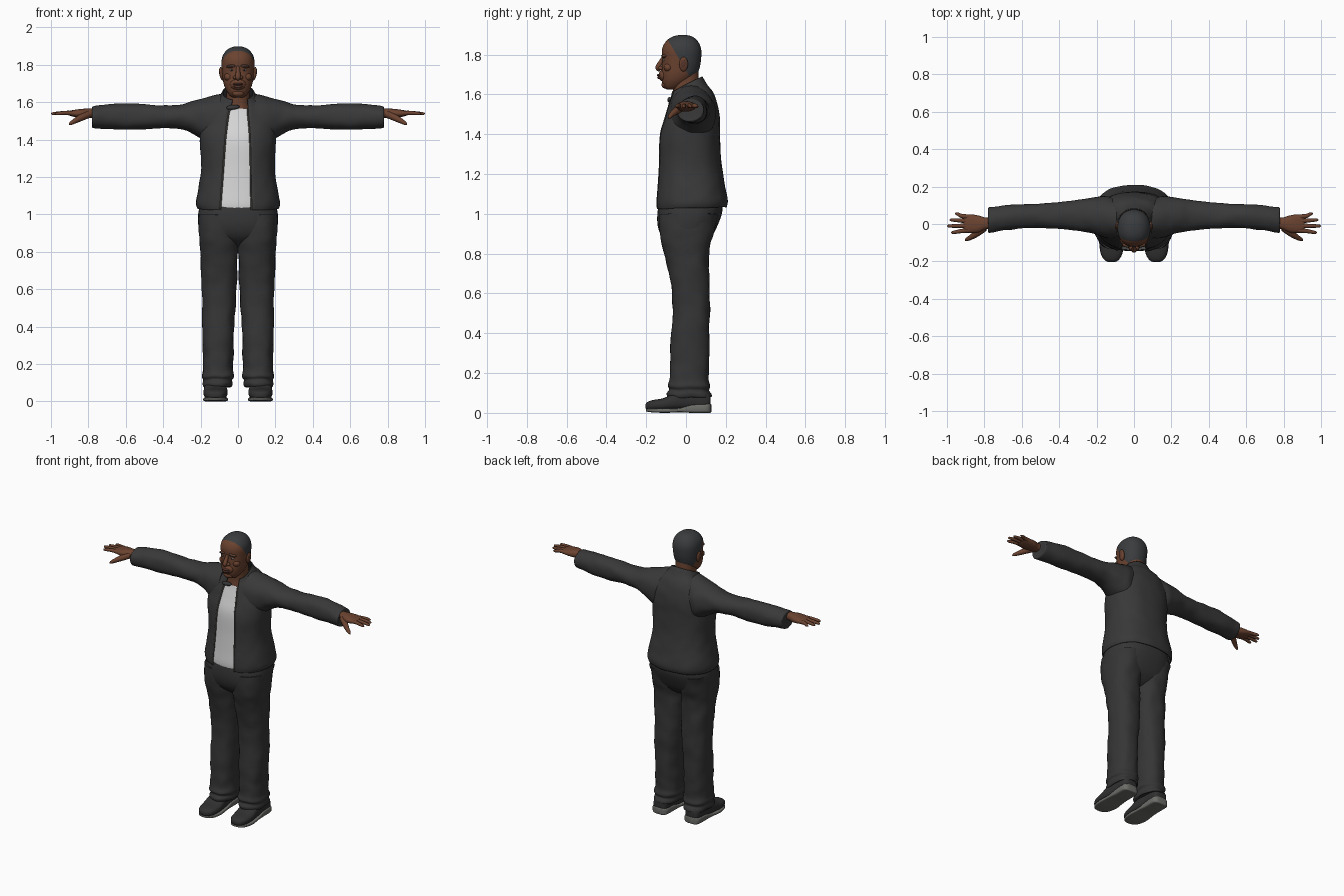
import bpy, bmesh, math
from mathutils import Vector, noise


def mat(name, r, g, b):
    m = bpy.data.materials.new(name)
    m.diffuse_color = (r, g, b, 1)
    return m


JACKET = mat("jacket charcoal", .040, .040, .041)
TROUSER = mat("trouser charcoal", .036, .036, .037)
SHIRT = mat("shirt white", .68, .68, .68)
SKIN = mat("brown skin", .145, .055, .029)
LIP = mat("lip brown", .11, .042, .028)
HAIR = mat("hair dark grey", .042, .045, .048)
SHOE = mat("shoe black", .030, .030, .031)
SOLE = mat("sole grey", .15, .15, .14)
ZIP = mat("zip grey", .11, .10, .085)
EYE = mat("eye white", .42, .38, .35)


def finish(name, bm, material, mirror=False):
    bmesh.ops.recalc_face_normals(bm, faces=bm.faces)
    me = bpy.data.meshes.new(name)
    bm.to_mesh(me)
    bm.free()
    me.materials.append(material)
    ob = bpy.data.objects.new(name, me)
    bpy.context.collection.objects.link(ob)
    if mirror:
        ob.modifiers.new("mirror", 'MIRROR').use_mirror_merge = False
    return ob


def smooth(rows, k=4):
    """Catmull-Rom interpolation between rows of numbers."""
    out = []
    for i in range(len(rows) - 1):
        p = [rows[max(0, min(len(rows) - 1, i + d))] for d in (-1, 0, 1, 2)]
        for j in range(k):
            t = j / k
            out.append([.5 * (2*b + (c-a)*t + (2*a-5*b+4*c-d)*t*t + (3*b-a-3*c+d)*t**3)
                        for a, b, c, d in zip(*p)])
    return out + [list(rows[-1])]


def ring(c, u, v, n=2.2, a0=0.0, a1=None, m=32):
    """Superellipse ring, or an arc of it; angle 0 points along -v."""
    full = a1 is None
    a1 = 2 * math.pi if full else a1
    sp = lambda s: math.copysign(abs(s) ** (2 / n), s)
    return [c + u * sp(math.sin(a)) - v * sp(math.cos(a))
            for a in (a0 + (a1 - a0) * i / m for i in range(m if full else m + 1))]


def skin(name, rings, material, closed=True, mirror=False, wrinkle=0):
    bm = bmesh.new()
    vs = [[bm.verts.new(p + noise.noise_vector(p * 16) * wrinkle) for p in r] for r in rings]
    n = len(vs[0])
    for a, b in zip(vs, vs[1:]):
        for i in range(n if closed else n - 1):
            j = (i + 1) % n
            bm.faces.new((a[i], a[j], b[j], b[i]))
    if closed:
        bm.faces.new(vs[0])
        bm.faces.new(vs[-1][::-1])
    return finish(name, bm, material, mirror)


def loft(name, axis, rows, material, n=2.2, k=4, m=32, **kw):
    """Rows are (position on axis, min a, max a, min b, max b)."""
    order = {'z': (2, 0, 1), 'x': (0, 1, 2), 'y': (1, 0, 2)}[axis]
    rings = []
    for pos, p0, p1, q0, q1 in smooth(rows, k):
        c, u, v = Vector(), Vector(), Vector()
        c[order[0]], c[order[1]], c[order[2]] = pos, (p0 + p1) / 2, (q0 + q1) / 2
        u[order[1]], v[order[2]] = (p1 - p0) / 2, (q1 - q0) / 2
        rings.append(ring(c, u, v, n, m=m))
    return skin(name, rings, material, **kw)


def tube(name, pts, material, **kw):
    """Round tapered tube through (x, y, z, radius) points."""
    pts = smooth(pts, 4)
    rings = []
    for i, (x, y, z, r) in enumerate(pts):
        d = Vector(pts[min(i+1, len(pts)-1)][:3]) - Vector(pts[max(i-1, 0)][:3])
        u = d.cross(Vector((.3, .9, .1))).normalized()
        rings.append(ring(Vector((x, y, z)), u * r, d.cross(u).normalized() * r, 2, m=10))
    return skin(name, rings, material, **kw)


def ball(name, loc, size, material, mirror=False, tilt=0):
    bm = bmesh.new()
    bmesh.ops.create_uvsphere(bm, u_segments=20, v_segments=12, radius=1)
    ct, st = math.cos(tilt), math.sin(tilt)
    for v in bm.verts:   # tilt turns the part about the y axis
        x, y, z = (v.co[i] * size[i] for i in range(3))
        v.co = Vector((x*ct + z*st, y, z*ct - x*st)) + Vector(loc)
    return finish(name, bm, material, mirror)


# Jacket body: front z, back z, front y, back y, half width, opening left, opening right
body = smooth([
    (1.025, 1.035, -.146, .200, .212, .094, .072), (1.06, 1.07, -.148, .206, .221, .092, .071),
    (1.14, 1.15, -.142, .192, .207, .086, .068), (1.25, 1.25, -.136, .175, .193, .078, .067),
    (1.39, 1.39, -.131, .167, .200, .068, .064), (1.48, 1.48, -.106, .166, .200, .058, .058),
    (1.545, 1.55, -.086, .155, .178, .048, .052), (1.575, 1.61, -.078, .132, .142, .036, .053),
    (1.592, 1.65, -.074, .102, .103, .032, .052), (1.612, 1.69, -.070, .080, .080, .030, .050)], 5)
jacket, shirt = [], []
N = 2.35
for zf, zb, yf, yb, hw, xl, xr in body:
    c, v = Vector((0, (yf+yb)/2, (zf+zb)/2)), Vector((0, (yb-yf)/2, (zb-zf)/2))
    ang = lambda x, w: math.asin(min(1, x / w) ** (N / 2))
    jacket.append(ring(c, Vector((hw, 0, 0)), v, N, ang(xr, hw), 2*math.pi - ang(xl, hw), 56))
    if zf < 1.57:
        w, s = hw - .01, 1 - .009 / v.length
        shirt.append(ring(c, Vector((w, 0, 0)), v * s, N, -ang(.125, w), ang(.125, w), 20))
ob = skin("jacket_body", jacket, JACKET, closed=False, wrinkle=.003)
sol = ob.modifiers.new("cloth", 'SOLIDIFY')
sol.thickness, sol.offset = .007, 0
skin("shirt_front", shirt, SHIRT, closed=False)
for name, i in (("zip_left", 0), ("zip_right", -1)):
    tube(name, [(*(r[i] + Vector((0, -.002, 0))), .004) for r in jacket[:36:3]], ZIP)
ball("collar_flap", (-.027, -.082, 1.573), (.036, .012, .013), JACKET, tilt=-.1)

# Sleeves: x, y range, z range
loft("sleeve", 'x', [
    (.09, -.085, .135, 1.36, 1.645), (.15, -.075, .147, 1.375, 1.632), (.20, -.06, .145, 1.405, 1.618),
    (.25, -.045, .138, 1.436, 1.603), (.31, -.034, .128, 1.458, 1.586), (.42, -.026, .115, 1.462, 1.584),
    (.55, -.022, .108, 1.453, 1.594), (.68, -.032, .102, 1.456, 1.589), (.76, -.044, .090, 1.463, 1.580),
    (.778, -.043, .086, 1.468, 1.575), (.779, -.034, .07, 1.48, 1.565)],
    JACKET, mirror=True, wrinkle=.005, n=2.1)

# Hands
loft("palm", 'x', [
    (.74, -.028, .038, 1.512, 1.566), (.79, -.028, .034, 1.516, 1.566), (.83, -.045, .045, 1.514, 1.565),
    (.87, -.048, .051, 1.520, 1.560), (.905, -.042, .047, 1.530, 1.553), (.912, -.03, .035, 1.537, 1.547)],
    SKIN, n=2.4, m=20, mirror=True)
for name, y0, y1, tip in (("index_finger", -.034, -.045, .978), ("middle_finger", -.009, -.011, .998),
                          ("ring_finger", .016, .022, .985), ("little_finger", .038, .054, .957)):
    tube(name, [(.88, y0, 1.541, .013), (.92, y0*.7 + y1*.3, 1.543, .0115),
                (tip - .012, y1, 1.539, .0085), (tip, y1, 1.537, .003)], SKIN, mirror=True)
tube("thumb", [(.80, -.02, 1.535, .02), (.84, -.05, 1.517, .018), (.875, -.073, 1.498, .013),
               (.895, -.083, 1.486, .009), (.903, -.087, 1.481, .003)], SKIN, mirror=True)

# Trousers
loft("trouser_hips", 'z', [
    (1.07, -.195, .195, -.13, .178), (1.01, -.212, .212, -.143, .182), (.94, -.212, .212, -.142, .158),
    (.88, -.195, .195, -.118, .125), (.835, -.12, .12, -.065, .075), (.82, -.05, .05, -.03, .03)],
    TROUSER, n=2.5, m=40)
loft("trouser_leg", 'z', [
    (1.0, .0, .211, -.135, .165), (.9, -.004, .209, -.133, .138), (.82, -.002, .203, -.115, .117),
    (.7, .004, .196, -.084, .116), (.55, .012, .191, -.068, .120), (.4, .022, .190, -.075, .118),
    (.25, .026, .187, -.080, .115), (.17, .026, .188, -.082, .114), (.135, .022, .194, -.092, .122),
    (.115, .032, .184, -.084, .116), (.095, .030, .188, -.096, .128), (.078, .036, .183, -.088, .128),
    (.085, .05, .17, -.06, .10)], TROUSER, n=2.4, k=5, mirror=True, wrinkle=.006)

# Shoes
loft("shoe_upper", 'y', [
    (-.204, .108, .132, .025, .040), (-.195, .085, .155, .016, .054), (-.165, .065, .175, .012, .065),
    (-.11, .056, .184, .012, .075), (-.05, .058, .182, .012, .105), (.03, .066, .174, .012, .125),
    (.09, .068, .172, .012, .12), (.118, .08, .16, .015, .10), (.124, .1, .14, .03, .08)],
    SHOE, n=2.6, mirror=True)
loft("shoe_sole", 'y', [
    (-.200, .105, .135, .008, .020), (-.190, .082, .158, .005, .022), (-.16, .063, .177, .002, .022),
    (-.10, .054, .186, .0, .022), (-.03, .060, .180, .003, .025), (.03, .063, .177, .0, .042),
    (.10, .064, .176, .0, .046), (.122, .078, .162, .0, .046), (.127, .095, .145, .004, .042)],
    SOLE, n=5, mirror=True)

# Neck and head
loft("neck", 'z', [
    (1.48, -.09, .09, -.07, .09), (1.55, -.075, .075, -.068, .095), (1.60, -.064, .064, -.064, .078),
    (1.66, -.062, .062, -.068, .066), (1.73, -.06, .06, -.06, .062)], SKIN)
head = loft("head", 'z', [
    (1.625, -.025, .025, -.095, -.045), (1.635, -.042, .042, -.110, -.025), (1.665, -.064, .064, -.121, .02),
    (1.70, -.077, .077, -.124, .055), (1.74, -.083, .083, -.121, .070), (1.78, -.087, .087, -.119, .076),
    (1.82, -.088, .088, -.121, .077), (1.85, -.081, .081, -.112, .069), (1.875, -.064, .064, -.092, .053),
    (1.89, -.043, .043, -.068, .032), (1.897, -.022, .022, -.042, .010), (1.899, -.004, .004, -.02, -.012)],
    SKIN, n=2.2, m=40)
# Hair: cut the head along the hairline and colour what lies behind it
bm = bmesh.new()
bm.from_mesh(head.data)
for co, no in (((0, -.035, 1.78), (0, 1, .6)), ((0, 0, 1.69), (0, 0, 1))):
    bmesh.ops.bisect_plane(bm, geom=bm.verts[:] + bm.edges[:] + bm.faces[:], plane_co=co, plane_no=no)
for f in bm.faces:
    c = f.calc_center_median()
    f.material_index = int(c.z > 1.69 and c.y + .035 + .6 * (c.z - 1.78) > 0)
bm.to_mesh(head.data)
bm.free()
head.data.materials.append(HAIR)

# Face
tube("nose_bridge", [(0, -.108, 1.795, .010), (0, -.122, 1.77, .011), (0, -.138, 1.742, .014),
                     (0, -.139, 1.729, .013), (0, -.128, 1.722, .008)], SKIN)
ball("nostril", (.015, -.126, 1.732), (.012, .015, .010), SKIN, True)
ball("muzzle", (0, -.108, 1.695), (.043, .030, .032), SKIN)
ball("upper_lip", (0, -.133, 1.697), (.027, .014, .007), LIP)
ball("lower_lip", (0, -.131, 1.684), (.025, .014, .008), LIP)
ball("chin", (0, -.105, 1.648), (.032, .018, .018), SKIN)
ball("cheek", (.048, -.088, 1.735), (.026, .024, .022), SKIN, True)
ball("brow_ridge", (.033, -.109, 1.793), (.030, .014, .009), SKIN, True, .1)
ball("eyebrow", (.035, -.116, 1.794), (.022, .009, .0035), HAIR, True, .1)
ball("eye", (.033, -.107, 1.772), (.013, .011, .006), EYE, True)
ball("iris", (.033, -.1155, 1.772), (.005, .004, .005), SHOE, True)
ball("ear", (.088, -.012, 1.752), (.011, .022, .037), SKIN, True, .15)
ball("ear_hollow", (.097, -.014, 1.756), (.004, .012, .022), LIP, True, .15)

# Smooth shading with crisp hems
for o in bpy.context.collection.objects:
    o.select_set(True)
bpy.context.view_layer.objects.active = head
bpy.ops.object.shade_smooth_by_angle(angle=math.radians(50))
